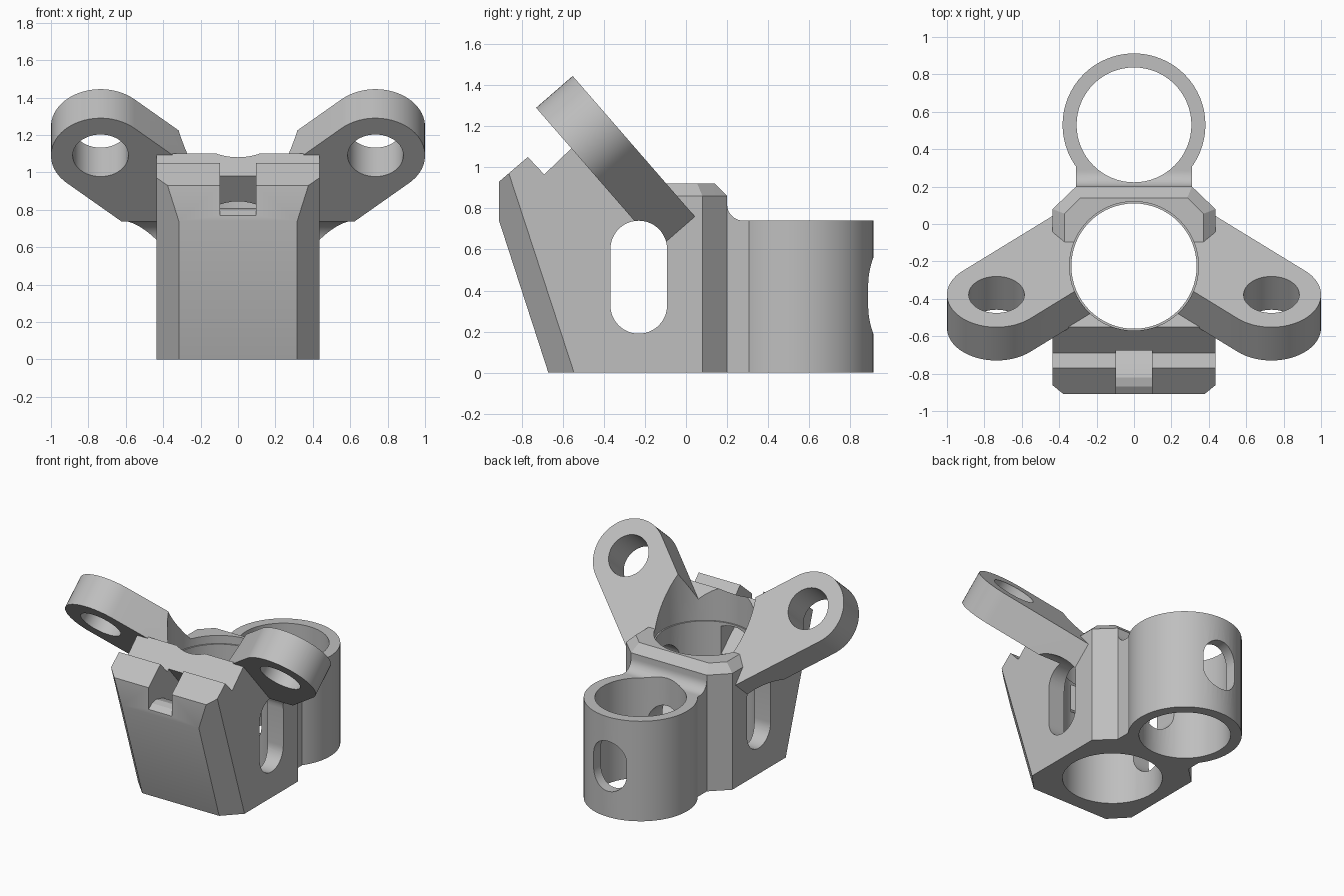
import bpy, bmesh, math
from mathutils import Vector

cube = bpy.data.objects.get("Cube")
if cube:
    bpy.data.objects.remove(cube, do_unlink=True)

grey = bpy.data.materials.new("light_grey")
grey.use_nodes = True
colour = (0.52, 0.52, 0.52, 1)
grey.diffuse_color = colour
grey.node_tree.nodes["Principled BSDF"].inputs["Base Color"].default_value = colour


def finish(name, bm):
    bmesh.ops.recalc_face_normals(bm, faces=bm.faces)
    mesh = bpy.data.meshes.new(name)
    bm.to_mesh(mesh)
    bm.free()
    mesh.materials.append(grey)
    obj = bpy.data.objects.new(name, mesh)
    bpy.context.collection.objects.link(obj)
    return obj


def prism(outline, origin, u, v, sweep):
    """Sweep a flat outline, given in the u, v axes, along a vector."""
    bm = bmesh.new()
    o, u, v = Vector(origin), Vector(u), Vector(v)
    face = bm.faces.new([bm.verts.new(o + u * a + v * b) for a, b in outline])
    new = bmesh.ops.extrude_face_region(bm, geom=[face])["geom"]
    verts = [g for g in new if isinstance(g, bmesh.types.BMVert)]
    bmesh.ops.translate(bm, verts=verts, vec=sweep)
    return bm


def arc(cx, cy, r, start, end, n=24):
    angles = [math.radians(start + (end - start) * i / n) for i in range(n + 1)]
    return [(cx + r * math.cos(a), cy + r * math.sin(a)) for a in angles]


def circle(cx, cy, r, n=64):
    return arc(cx, cy, r, 0, 360, n)[:-1]


def stadium(cx, low, high, r):
    return arc(cx, high - r, r, 0, 180) + arc(cx, low + r, r, 180, 360)


X, Y, Z = Vector((1, 0, 0)), Vector((0, 1, 0)), Vector((0, 0, 1))


def side_prism(outline, half):
    return prism(outline, -X * half, Y, Z, X * half * 2)


def upright(outline, low, high):
    return prism(outline, Z * low, X, Y, Z * (high - low))


def combine(target, tool, operation):
    mod = target.modifiers.new("combine", "BOOLEAN")
    mod.operation = operation
    mod.solver = "EXACT"
    mod.object = tool
    bpy.context.view_layer.objects.active = target
    bpy.ops.object.modifier_apply(modifier=mod.name)
    bpy.data.objects.remove(tool, do_unlink=True)


# Front block with leaning front and chamfered corners
half = 0.435
bm = side_prism([(-0.67, 0), (-0.91, 0.74), (-0.91, 0.93), (-0.77, 1.05),
                 (-0.69, 0.965), (-0.55, 1.1), (-0.2, 0.7), (-0.2, 0)], half)
for s in (-1, 1):
    cut = bmesh.ops.bisect_plane(
        bm, geom=bm.verts[:] + bm.edges[:] + bm.faces[:], clear_outer=True,
        plane_co=(s * half, -0.545, 0), plane_no=(s * 1.04, -1, -0.327))
    edges = [g for g in cut["geom_cut"] if isinstance(g, bmesh.types.BMEdge)]
    bmesh.ops.edgeloop_fill(bm, edges=edges)
bracket = finish("bracket", bm)

# Rear block with chamfered rim
bm = bmesh.new()
wide = [(half, -0.35), (half, 0.08), (0.31, 0.2)]
narrow = [(0.372, -0.35), (0.372, 0.055), (0.285, 0.14)]
for z, ring in ((0, wide), (0.86, wide), (0.92, narrow)):
    for x, y in ring:
        bm.verts.new((x, y, z))
        bm.verts.new((-x, y, z))
bmesh.ops.convex_hull(bm, input=bm.verts)
bmesh.ops.dissolve_limit(bm, angle_limit=0.01, verts=bm.verts, edges=bm.edges)
combine(bracket, finish("rear_block", bm), "UNION")

# Filleted neck and rear tube
neck = [(0.1, 0), (0.34, 0), (0.34, 0.74)] + arc(0.28, 0.82, 0.08, 270, 180, 8) + [(0.1, 0.82)]
combine(bracket, finish("neck", side_prism(neck, 0.31)), "UNION")
combine(bracket, finish("rear_tube", upright(circle(0, 0.53, 0.382), 0, 0.74)), "UNION")

# Tilted arms with round eyes
tilt = math.radians(49)
down = Vector((0, math.cos(tilt), -math.sin(tilt)))
normal = Vector((0, math.sin(tilt), math.cos(tilt)))
lean = math.radians(43)
outline = arc(0, 0, 0.265, 47, -133, 32)


def along(point, length):
    return (point[0] - length * math.cos(lean), point[1] + length * math.sin(lean))


outline += [along(outline[-1], 0.5), along(outline[0], 0.78)]
for s in (-1, 1):
    eye = Vector((s * 0.735, -0.556, 1.09))
    arm = finish("arm", prism(outline, eye, X * s, down, normal * 0.236))
    combine(bracket, arm, "UNION")
    hole = prism(circle(0, 0, 0.149, 48), eye - normal * 0.1, X, down, normal * 0.45)
    combine(bracket, finish("eye_hole", hole), "DIFFERENCE")

# Main bore, upper lip, tube bore, side windows, rear window, front strap slot
strap = [(-1, 0.77), (-0.91, 0.77), (-0.87, 0.8), (-0.82, 0.81), (-0.74, 0.79),
         (-0.66, 0.73), (-0.5, 0.58), (-0.5, 0.775), (-0.68, 0.985), (-0.68, 1.2), (-1, 1.2)]
cutters = {
    "main_bore": upright(circle(0, -0.225, 0.335), -0.1, 1.6),
    "upper_lip": upright(circle(0, -0.225, 0.345), 0.86, 1.6),
    "tube_bore": upright(circle(0, 0.53, 0.307), -0.1, 1),
    "side_window": side_prism(stadium(-0.23, 0.19, 0.74, 0.138), 1.2),
    "rear_window": prism(stadium(0, 0.19, 0.56, 0.135), -Y * 0.1, X, Z, Y * 1.2),
    "strap_slot": side_prism(strap, 0.095),
}
for name, bm in cutters.items():
    combine(bracket, finish(name, bm), "DIFFERENCE")

bpy.ops.object.select_all(action="DESELECT")
bracket.select_set(True)
bpy.context.view_layer.objects.active = bracket
bpy.ops.object.shade_smooth_by_angle(angle=math.radians(25))
